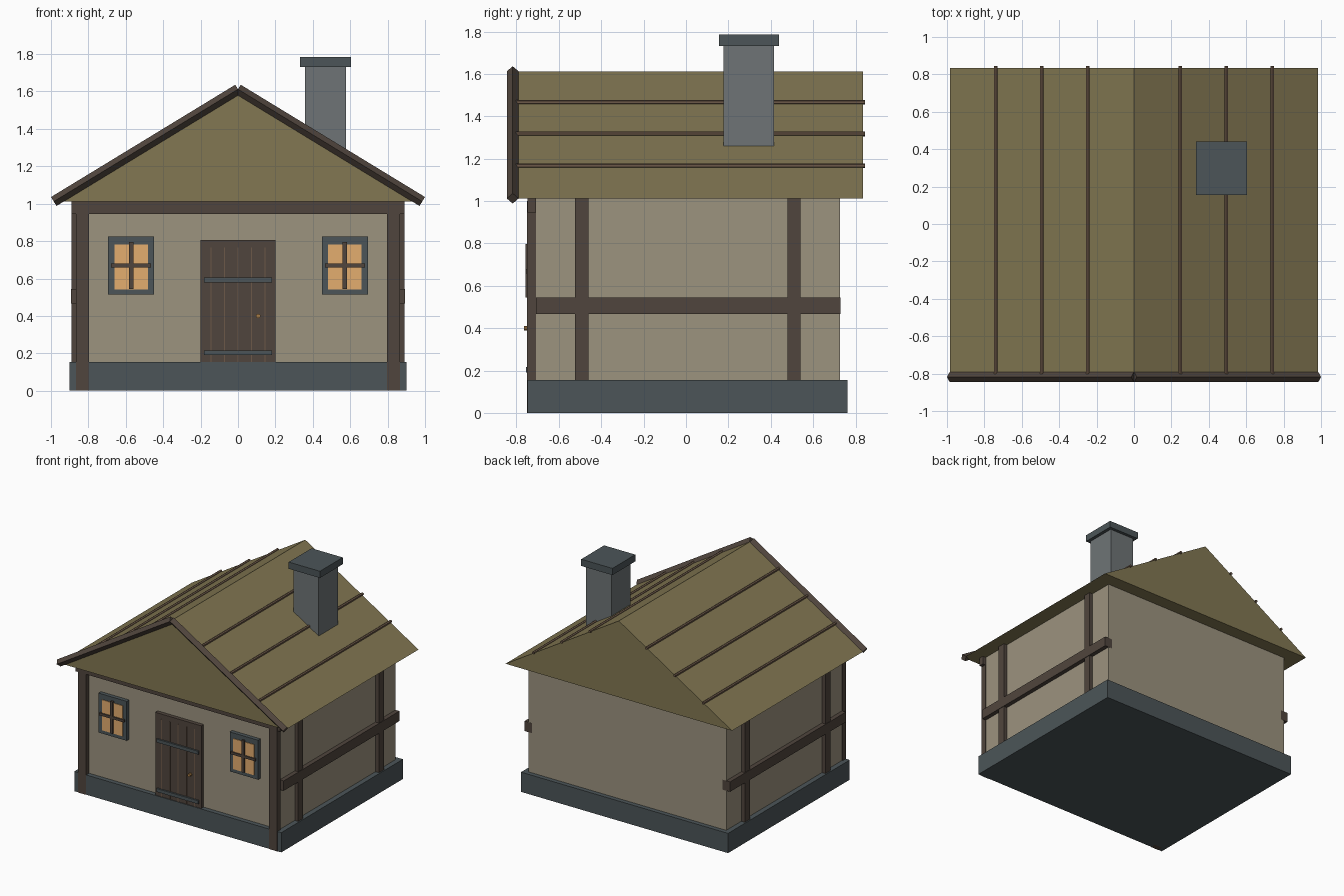
import bpy, bmesh, math
from mathutils import Vector

if "Cube" in bpy.data.objects:
    bpy.data.objects.remove(bpy.data.objects["Cube"])


def mat(name, r, g, b):
    m = bpy.data.materials.new(name)
    lin = [((c / 255 + 0.055) / 1.055) ** 2.4 for c in (r, g, b)]
    m.diffuse_color = (*lin, 1)
    m.use_nodes = True
    m.node_tree.nodes["Principled BSDF"].inputs["Base Color"].default_value = m.diffuse_color
    return m


PLASTER = mat("plaster", 156, 147, 127)
WOOD = mat("dark_wood", 80, 69, 61)
THATCH = mat("roofing", 130, 119, 82)
STONE = mat("dark_stone", 76, 85, 88)
BRICK = mat("chimney_stone", 110, 116, 118)
GLOW = mat("lit_glass", 228, 173, 111)
BATTEN = mat("batten_wood", 108, 88, 72)
BRASS = mat("brass", 170, 125, 70)


def finish(name, bm, material):
    bmesh.ops.recalc_face_normals(bm, faces=bm.faces)
    me = bpy.data.meshes.new(name)
    bm.to_mesh(me)
    bm.free()
    me.materials.append(material)
    ob = bpy.data.objects.new(name, me)
    bpy.context.collection.objects.link(ob)
    return ob


def box(name, x, y, z, material):
    """Box from (min, max) ranges along each axis."""
    bm = bmesh.new()
    bmesh.ops.create_cube(bm, size=1)
    for v in bm.verts:
        v.co = Vector([(a + b) / 2 + c * (b - a) for (a, b), c in zip((x, y, z), v.co)])
    return finish(name, bm, material)


def rod(name, a, b, r, sides, material, turn=0.0):
    """Prism rod from a to b with a polygon section; one corner lies along y or up."""
    a, b = Vector(a), Vector(b)
    d = (b - a).normalized()
    u = Vector((0, 1, 0)) if abs(d.y) < 0.5 else Vector((0, 0, 1))
    w = d.cross(u)
    bm = bmesh.new()
    rings = []
    for p in (a, b):
        ang = [turn + 2 * math.pi * i / sides for i in range(sides)]
        rings.append([bm.verts.new(p + r * (math.cos(t) * u + math.sin(t) * w)) for t in ang])
    for i in range(sides):
        j = (i + 1) % sides
        bm.faces.new((rings[0][i], rings[0][j], rings[1][j], rings[1][i]))
    bm.faces.new(rings[0])
    bm.faces.new(rings[1])
    return finish(name, bm, material)


# Foundation and walls
box("foundation", (-0.9, 0.9), (-0.748, 0.763), (0, 0.155), STONE)
box("walls", (-0.86, 0.86), (-0.712, 0.728), (0.01, 1.012), PLASTER)

# Solid gable roof
EAVE, RIDGE, HALF, FRONT, BACK = 1.012, 1.612, 0.985, -0.818, 0.835
bm = bmesh.new()
tri = [bm.verts.new((x, FRONT, z)) for x, z in ((-HALF, EAVE), (HALF, EAVE), (0, RIDGE))]
face = bm.faces.new(tri)
ext = bmesh.ops.extrude_face_region(bm, geom=[face])
for v in ext["geom"]:
    if isinstance(v, bmesh.types.BMVert):
        v.co.y = BACK
if not face.is_valid or len(bm.faces) < 5:
    bm.faces.new(tri)
finish("roof", bm, THATCH)

for s, side in ((-1, "left"), (1, "right")):
    # Diamond-section gable trim and roof battens
    rod(f"gable_trim_{side}", (s * HALF, FRONT, EAVE), (0, FRONT, RIDGE), 0.028, 4, WOOD)
    for i in (1, 2, 3):
        x, z = s * HALF * i / 4, RIDGE - (RIDGE - EAVE) * i / 4 + 0.004
        rod(f"roof_batten_{side}_{i}", (x, FRONT, z), (x, 0.845, z), 0.011, 6, BATTEN)

    # Timber framing
    xs = lambda a, b: tuple(sorted((s * a, s * b)))
    box(f"corner_post_{side}", xs(0.797, 0.866), (-0.751, -0.707), (0, 1.0), WOOD)
    for n, y in (("front", -0.492), ("back", 0.51)):
        box(f"side_post_{side}_{n}", xs(0.83, 0.89), (y - 0.031, y + 0.031), (0.15, 1.011), WOOD)
    box(f"side_rail_{side}", xs(0.83, 0.894), (-0.709, 0.729), (0.467, 0.545), WOOD)

    # Windows: frame, pane and glazing bars
    c, zc = s * 0.571, 0.669
    box(f"window_frame_{side}", (c - 0.123, c + 0.123), (-0.73 + 0.02, -0.742), (zc - 0.155, zc + 0.155), STONE)
    box(f"window_pane_{side}", (c - 0.09, c + 0.09), (-0.747, -0.715), (zc - 0.127, zc + 0.113), GLOW)
    box(f"window_bar_upright_{side}", (c - 0.011, c + 0.011), (-0.757, -0.72), (zc - 0.125, zc + 0.127), WOOD)
    box(f"window_bar_cross_{side}", (c - 0.107, c + 0.107), (-0.756, -0.72), (zc - 0.01, zc + 0.01), WOOD)

# Front lintel beam
box("front_beam", (-0.89, 0.89), (-0.747, -0.707), (0.945, 1.011), WOOD)

# Door with plank seams, iron straps and knob
box("door", (-0.2, 0.2), (-0.742, -0.705), (0.15, 0.805), WOOD)
for i in range(-2, 3):
    x = i * 0.072
    box(f"door_seam_{i + 3}", (x - 0.003, x + 0.003), (-0.745, -0.73), (0.155, 0.765), BATTEN)
for n, z in (("lower", 0.203), ("upper", 0.592)):
    box(f"door_strap_{n}", (-0.182, 0.182), (-0.755, -0.73), (z - 0.013, z + 0.013), STONE)
rod("door_knob", (0.108, -0.765, 0.4), (0.108, -0.735, 0.4), 0.012, 8, BRASS, math.pi / 8)

# Chimney
box("chimney", (0.358, 0.577), (0.178, 0.416), (1.2, 1.74), BRICK)
box("chimney_cap", (0.332, 0.603), (0.156, 0.44), (1.732, 1.785), STONE)
